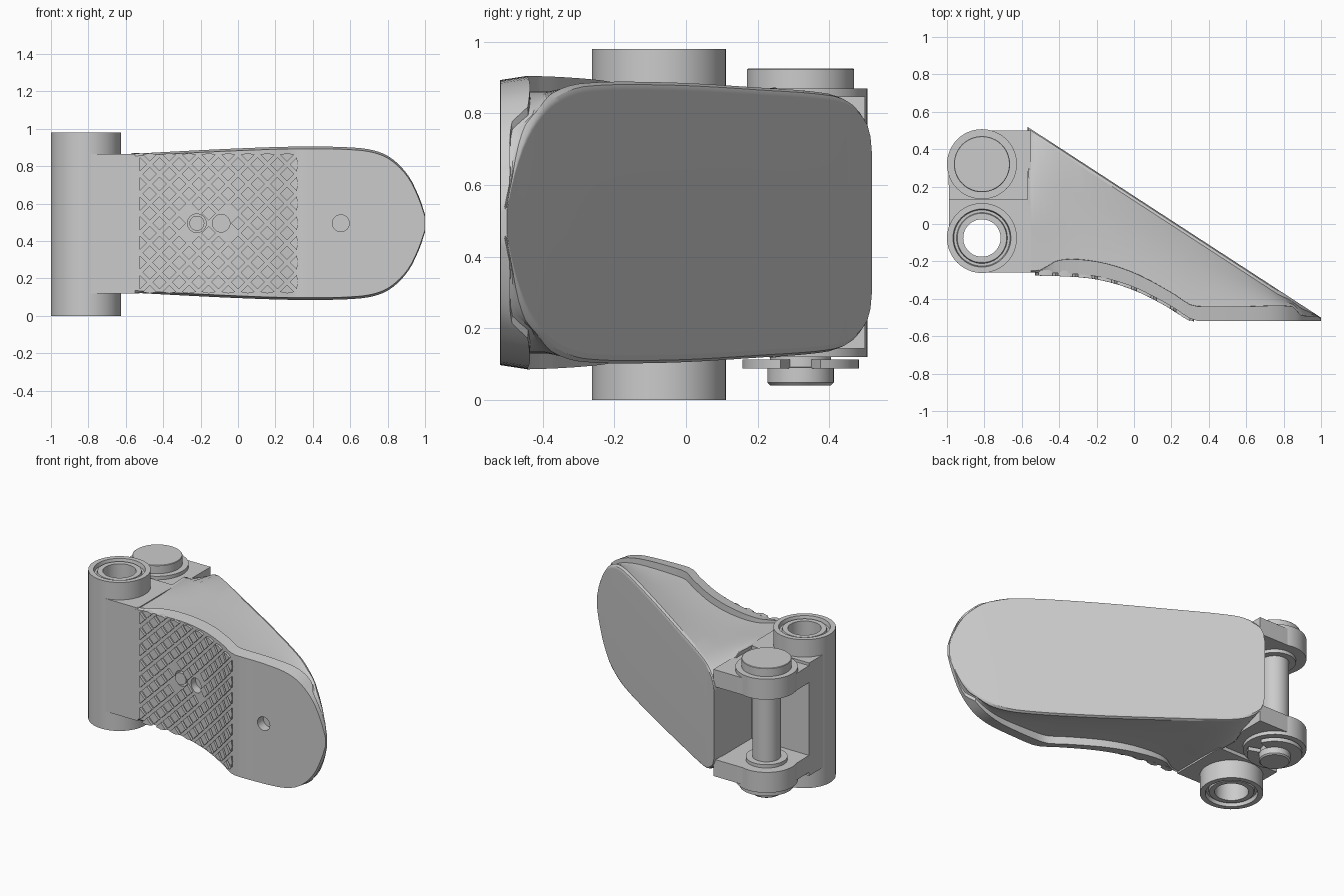
import bpy, bmesh, math

if "Cube" in bpy.data.objects:
    bpy.data.objects.remove(bpy.data.objects["Cube"])

ZC = 0.495                      # mid height of the part
TUBE, PIN = (-0.813, -0.075), (-0.813, 0.32)


def smooth(ob, angle=30):
    bpy.ops.object.select_all(action='DESELECT')
    ob.select_set(True)
    bpy.context.view_layer.objects.active = ob
    bpy.ops.object.shade_smooth_by_angle(angle=math.radians(angle))


def finish(name, bm):
    bmesh.ops.remove_doubles(bm, verts=bm.verts, dist=1e-5)
    bmesh.ops.recalc_face_normals(bm, faces=bm.faces)
    me = bpy.data.meshes.new(name)
    bm.to_mesh(me)
    bm.free()
    ob = bpy.data.objects.new(name, me)
    bpy.context.collection.objects.link(ob)
    smooth(ob)
    return ob


def curve(pts, x):
    """Smooth interpolation through (x, value) points."""
    if x <= pts[0][0]:
        return pts[0][1]
    for i in range(len(pts) - 1):
        (x0, a), (x1, b) = pts[i], pts[i + 1]
        if x <= x1:
            p, n = pts[max(i - 1, 0)], pts[min(i + 2, len(pts) - 1)]
            h, t = x1 - x0, (x - x0) / (x1 - x0)
            m0, m1 = (b - p[1]) / (x1 - p[0]) * h, (n[1] - a) / (n[0] - x0) * h
            return ((2*t**3 - 3*t*t + 1) * a + (t**3 - 2*t*t + t) * m0
                    + (3*t*t - 2*t**3) * b + (t**3 - t*t) * m1)
    return pts[-1][1]


def loft(bm, rings, close=False):
    vs = [[bm.verts.new(p) for p in r] for r in rings]
    n = len(vs[0])
    for i in range(len(vs) if close else len(vs) - 1):
        a, b = vs[i], vs[(i + 1) % len(vs)]
        for k in range(n):
            bm.faces.new((a[k], a[(k + 1) % n], b[(k + 1) % n], b[k]))
    if not close:
        bm.faces.new(vs[0])
        bm.faces.new(vs[-1])


def prism(name, outline, z0, z1):
    bm = bmesh.new()
    loft(bm, [[(x, y, z) for x, y in outline] for z in (z0, z1)])
    return finish(name, bm)


def disc(cx, cy, r, a0=0, a1=360, n=48):
    full = a1 - a0 == 360
    return [(cx + r * math.cos(t), cy + r * math.sin(t)) for t in
            (math.radians(a0 + (a1 - a0) * i / (n if full else n - 1)) for i in range(n))]


# wedge body: sloping back plate, waisted sides, flanged front pad
BACK_W = [(-.57, .2), (-.563, .255), (-.55, .29), (-.5, .335), (-.42, .36), (-.1, .378),
          (.3, .392), (.65, .388), (.77, .36), (.85, .312), (.92, .232), (.97, .13), (1, .035)]
WAIST = [(-.57, .365), (-.3, .35), (.3, .36), (.65, .365), (.77, .345),
         (.85, .3), (.92, .222), (.97, .125), (1, .035)]
FRONT_W = [(-.57, .37), (-.5, .375), (0, .4), (.35, .41), (.65, .402), (.77, .375),
           (.85, .323), (.92, .24), (.97, .135), (1, .045)]
FRONT_Y = [(-.57, -.26), (-.4, -.263), (-.2, -.28), (0, -.338), (.2, -.44),
           (.29, -.5), (.34, -.518), (.5, -.518), (1, -.518)]
FLANGE_Y = [(-.57, -.25), (-.5, -.245), (-.4, -.192), (-.2, -.2), (0, -.26), (.2, -.365),
            (.3, -.43), (.36, -.44), (.6, -.44), (.85, -.441), (.89, -.485), (1, -.49)]


def section(x):
    yb = .52 - .65 * (x + .57)
    yf, yl = curve(FRONT_Y, x), min(curve(FLANGE_Y, x), yb - .005)
    hb, hm, hf = (curve(t, x) for t in (BACK_W, WAIST, FRONT_W))
    d = yb - yl
    half = [(yb, hb * .94), (yb - min(.008, .1 * d), hb * .98), (yb - min(.025, .3 * d), hb),
            (yb - .35 * d, hm + .012), (yb - .7 * d, hm), (yl, hm), (yl - .001, hf)]
    # strips across the front keep the faces round the holes small
    half += [(yf, (hf - .012) * k) for k in (1, .8, .6, .4, .2)]
    return ([(x, y, ZC + h) for y, h in half]
            + [(x, y, ZC - h) for y, h in reversed(half)])


xs = ([-.57, -.563, -.55, -.53] + [-.5 + .04 * i for i in range(31)]
      + [.73 + .02 * i for i in range(12)] + [.965, .98, .99, 1])
bm = bmesh.new()
loft(bm, [section(x) for x in xs])
body = finish("wedge_body", bm)

# round holes in the front pad
HOLES = [(-.22, .05), (-.09, .047), (.55, .045)]
bm = bmesh.new()
for hx, r in HOLES:
    y = curve(FRONT_Y, hx)
    loft(bm, [[(px, yy, pz) for px, pz in disc(hx, ZC, r, n=32)] for yy in (y - .1, y + .06)])
cutter = finish("hole_cutter", bm)
cutter.hide_render = True
mod = body.modifiers.new("holes", 'BOOLEAN')
mod.operation, mod.solver, mod.object = 'DIFFERENCE', 'EXACT', cutter
bpy.context.view_layer.objects.active = body
bpy.ops.object.modifier_apply(modifier=mod.name)
bpy.data.objects.remove(cutter)
smooth(body)
# face-weighted normals keep the pad looking flat around the holes
weighted = body.modifiers.new("flat_normals", 'WEIGHTED_NORMAL')
weighted.keep_sharp = True

# plug sitting in the first hole
bm = bmesh.new()
loft(bm, [[(px, yy, pz) for px, pz in disc(-.22, ZC, .04, n=32)] for yy in (-.285, -.2)])
finish("hole_plug", bm)

# raised diamond tread following the curved pad
bm = bmesh.new()
P, D = .105, .038
for i in range(-11, 8):
    for j in range(-8, 9):
        cx, cz = i * P / 2, ZC + j * P / 2
        if (i + j) % 2 or not (-.53 < cx < .32 and abs(cz - ZC) < .375):
            continue
        if any(math.hypot(cx - hx, cz - ZC) < .075 for hx, r in HOLES):
            continue
        q = [(min(max(cx + dx, -.53), .32), min(max(cz + dz, .12), .87))
             for dx, dz in ((D, 0), (0, D), (-D, 0), (0, -D))]
        loft(bm, [[(x, max(curve(FRONT_Y, x) + o, -.52), z) for x, z in q]
                  for o in (.015, -.016)])
finish("diamond_tread", bm)

# pivot tube turned from a ring profile, recessed bushings at both ends
end = [(.1, .97), (.132, .97), (.136, .955), (.15, .955), (.155, .98), (.187, .98)]
profile = end + [(r, .98 - z) for r, z in reversed(end)]
bm = bmesh.new()
circles = [disc(*TUBE, r) for r, z in profile]
loft(bm, [[(*c[k], z) for c, (r, z) in zip(circles, profile)] for k in range(48)], close=True)
finish("pivot_tube", bm)

# web joining tube and body (leaves the bore clear)
prism("tube_web", [(-.81, -.26), (-.55, -.26), (-.55, .13), (-.99, .13), (-.99, -.03),
                   (-.94, .05), (-.81, .1), (-.69, .03), (-.66, -.07), (-.69, -.19)],
      .12, .865)

# two clevis lugs: round collar, lower neck into the body, inner washer
neck = ([(-.55, .5)] + disc(*PIN, .18, 90, 180, 16)
        + [(-.985, -.03), (-.94, .05), (-.81, .1), (-.69, .03), (-.55, .03)])
for tag, s in (("lower", -1), ("upper", 1)):
    def level(h):
        return ZC + s * h
    prism(tag + "_lug_collar", disc(*PIN, .187), level(.24), level(.375))
    prism(tag + "_lug_neck", neck, level(.24), level(.352))
    prism(tag + "_washer", disc(*PIN, .125), level(.218), level(.24))

# hinge pin: tip, shaft and head
bm = bmesh.new()
loft(bm, [[(x, y, z) for x, y in disc(*PIN, r)] for r, z in
          ((.085, .04), (.093, .048), (.093, .09), (.085, .091), (.085, .868), (.15, .869),
           (.15, .922), (.147, .925))])
finish("hinge_pin", bm)

# open retaining clip under the lower lug
prism("retaining_clip", disc(*PIN, .163, 20, 340, 40) + disc(*PIN, .088, 340, 20, 40),
      .087, .112)
